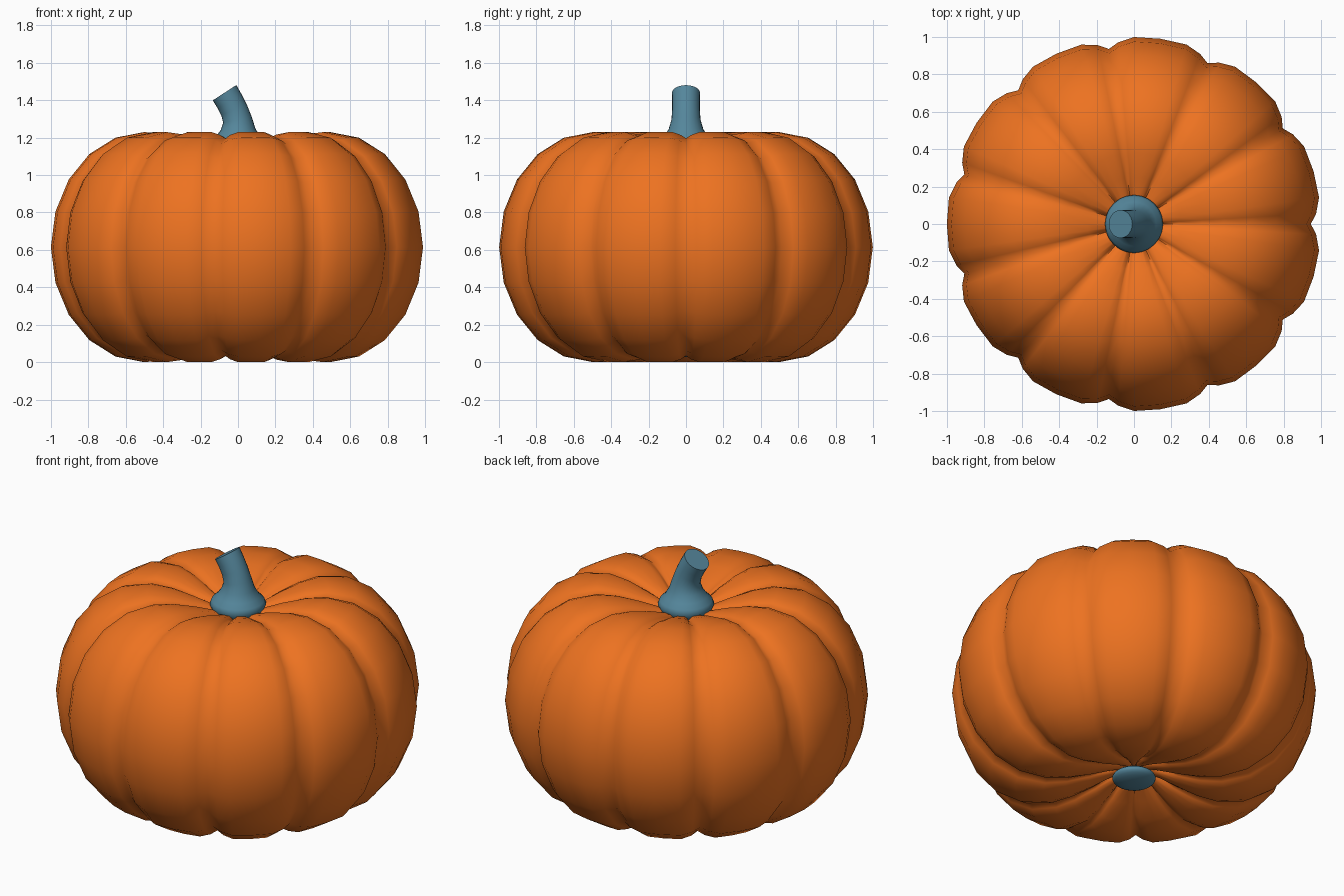
import bpy, bmesh
from math import sin, cos, tau, radians
from mathutils import Vector, Matrix

if "Cube" in bpy.data.objects:
    bpy.data.objects.remove(bpy.data.objects["Cube"])


def loft(name, rings, color, smooth_angle):
    """Skin a stack of closed rings (bottom to top) and cap both ends."""
    bm = bmesh.new()
    loops = [[bm.verts.new(p) for p in ring] for ring in rings]
    n = len(loops[0])
    for a, b in zip(loops, loops[1:]):
        for i in range(n):
            j = (i + 1) % n
            bm.faces.new((a[i], a[j], b[j], b[i]))
    bm.faces.new(loops[0][::-1])
    bm.faces.new(loops[-1])
    mesh = bpy.data.meshes.new(name)
    bm.to_mesh(mesh)
    bm.free()
    obj = bpy.data.objects.new(name, mesh)
    bpy.context.collection.objects.link(obj)
    mat = bpy.data.materials.new(name + "_color")
    mat.diffuse_color = (*color, 1)
    mat.use_nodes = True
    mat.node_tree.nodes["Principled BSDF"].inputs["Base Color"].default_value = mat.diffuse_color
    mesh.materials.append(mat)
    bpy.ops.object.select_all(action='DESELECT')
    obj.select_set(True)
    bpy.context.view_layer.objects.active = obj
    bpy.ops.object.shade_smooth_by_angle(angle=radians(smooth_angle))
    return obj


def circle(x, z, r, tilt=0, n=24):
    """Ring centred at (x, 0, z), leaning towards -x by tilt degrees."""
    turn = Matrix.Rotation(radians(-tilt), 3, 'Y')
    return [Vector((x, 0, z)) + turn @ Vector((r * cos(tau * i / n), r * sin(tau * i / n), 0))
            for i in range(n)]


ORANGE = (0.85, 0.17, 0.015)
TEAL = (0.09, 0.24, 0.33)

# Pumpkin body: 11 ribs, each a rounded lobe between two grooves
RIBS, MID = 11, 0.615
lobe = [(0, 0.945), (0.1, 0.975), (0.25, 0.999), (0.5, 1.0), (0.75, 0.999), (0.9, 0.975)]
inner = [(0.04, 0.495), (0.14, 0.525), (0.25, 0.565), (0.38, 0.602)]
outer = [(0.5 + 0.5 * cos(radians(a)), MID * sin(radians(a))) for a in range(-90, 91, 18)]
profile = [(r, -h) for r, h in inner] + outer + [(r, h) for r, h in reversed(inner)]
rings = []
for r, h in profile:
    ring = []
    for k in range(RIBS):
        for t, s in lobe:
            a = tau * (k + t) / RIBS
            ring.append((r * s * cos(a), r * s * sin(a), MID + h * s))
    rings.append(ring)
loft("pumpkin_body", rings, ORANGE, 80)

# Stem: flared foot, bent neck and slanted cut top
stem = [(0, 1.08, 0.11, 0), (0, 1.125, 0.142, 0), (0, 1.155, 0.155, 0), (0, 1.18, 0.145, 0),
        (0, 1.205, 0.118, 0), (0, 1.245, 0.093, 3), (-0.003, 1.295, 0.078, 12),
        (-0.022, 1.35, 0.074, 25), (-0.045, 1.395, 0.074, 32), (-0.072, 1.44, 0.075, 33)]
loft("stem", [circle(*s) for s in stem], TEAL, 50)

# Blossom end: small flattened knob under the body
knob = [(0.12 * cos(radians(a)), 0.065 + 0.04 * sin(radians(a))) for a in range(-75, 76, 15)]
loft("blossom_end", [circle(0, z, r) for r, z in knob], TEAL, 60)
